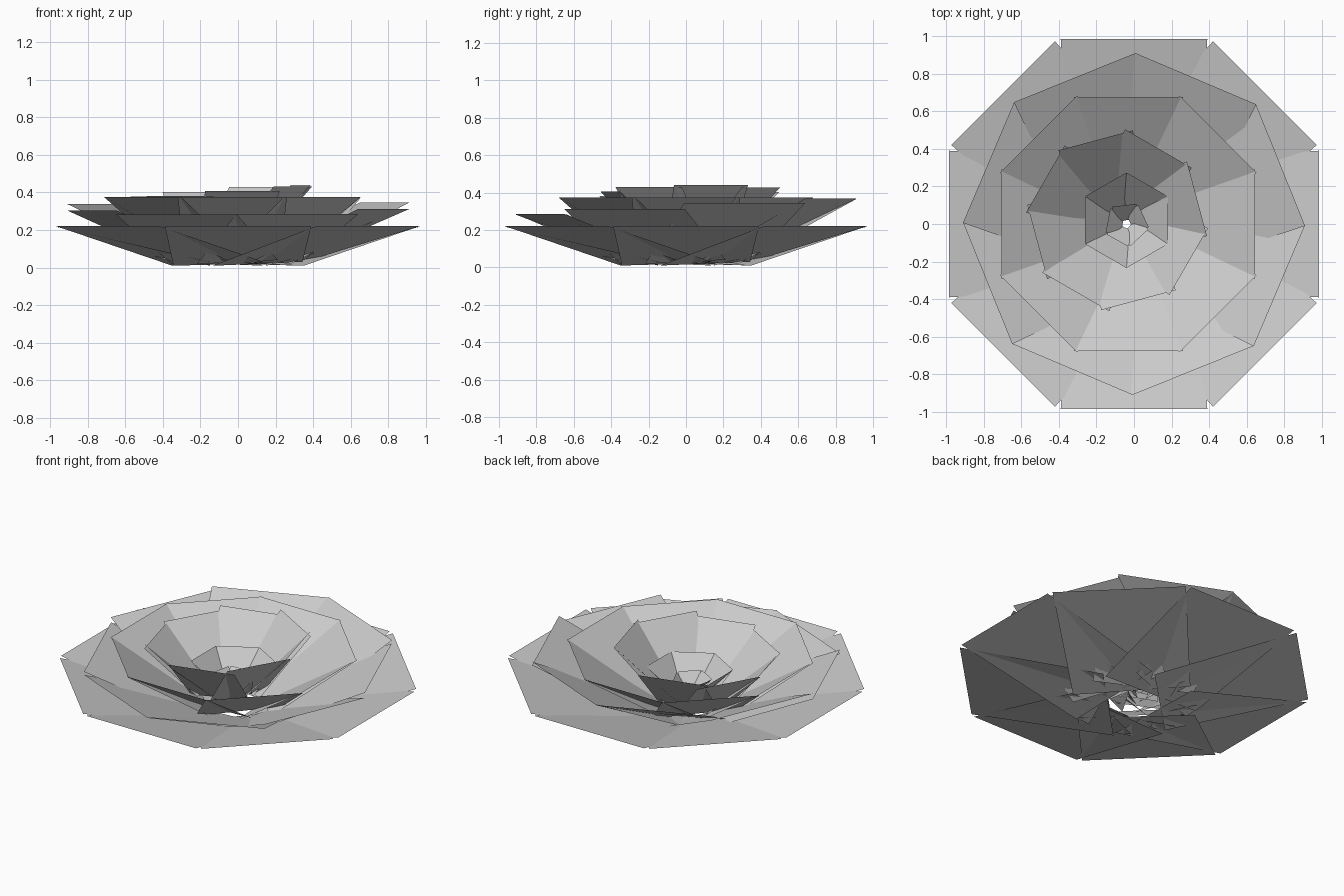
import bpy
from math import radians, cos, sin

if "Cube" in bpy.data.objects:
    bpy.data.objects.remove(bpy.data.objects["Cube"])

COUNT = 8  # petals in each large ring


def petal(name, cx, cy, angle, length_in, length_out, half_width, z_in, z_out):
    """One flat four-sided petal leaning outwards, facing up, slightly twisted."""
    a = radians(angle)

    def place(r, t, z):
        return (cx + r * cos(a) - t * sin(a), cy + r * sin(a) + t * cos(a), z)

    twist = 0.01
    inner = half_width * 0.88  # petals narrow a little towards the heart
    verts = [place(length_in, -inner, z_in - twist), place(length_out, -half_width, z_out),
             place(length_out, half_width, z_out), place(length_in, inner, z_in + twist)]
    mesh = bpy.data.meshes.new(name)
    mesh.from_pydata(verts, [], [(0, 1, 2, 3)])
    mesh.update()
    bpy.context.collection.objects.link(bpy.data.objects.new(name, mesh))


def ring(name, count, start, r_in, r_out, half_width, z_in, z_out,
         cx=0.0, cy=0.0, lift=0.0, lift_angle=0.0):
    """Evenly turned petals; lift raises the tips on one side of the flower."""
    for i in range(count):
        angle = start + 360 / count * i
        tip = z_out + lift * cos(radians(angle - lift_angle))
        petal(f"{name}_{i + 1}", cx, cy, angle, r_in, r_out, half_width, z_in, tip)


# Large rings of petals from the outside in, each half a step round from the last
ring("outer_petal", COUNT, 0, 0.15, 0.985, 0.39, 0.02, 0.222)
ring("second_petal", COUNT, 22, 0.18, 0.84, 0.35, 0.03, 0.325, lift=0.045, lift_angle=85)
ring("third_petal", COUNT, 0, 0.17, 0.675, 0.29, 0.05, 0.375, cx=-0.03)
ring("fourth_petal", COUNT, 15, 0.12, 0.44, 0.205, 0.09, 0.405, cx=-0.09, cy=0.02,
     lift=0.035, lift_angle=12)

# Small petals closing the heart
ring("fifth_petal", 6, 0, 0.07, 0.22, 0.125, 0.10, 0.275, cx=-0.04, cy=0.02)
ring("heart_petal", 5, 25, 0.02, 0.10, 0.065, 0.12, 0.205, cx=-0.04)
